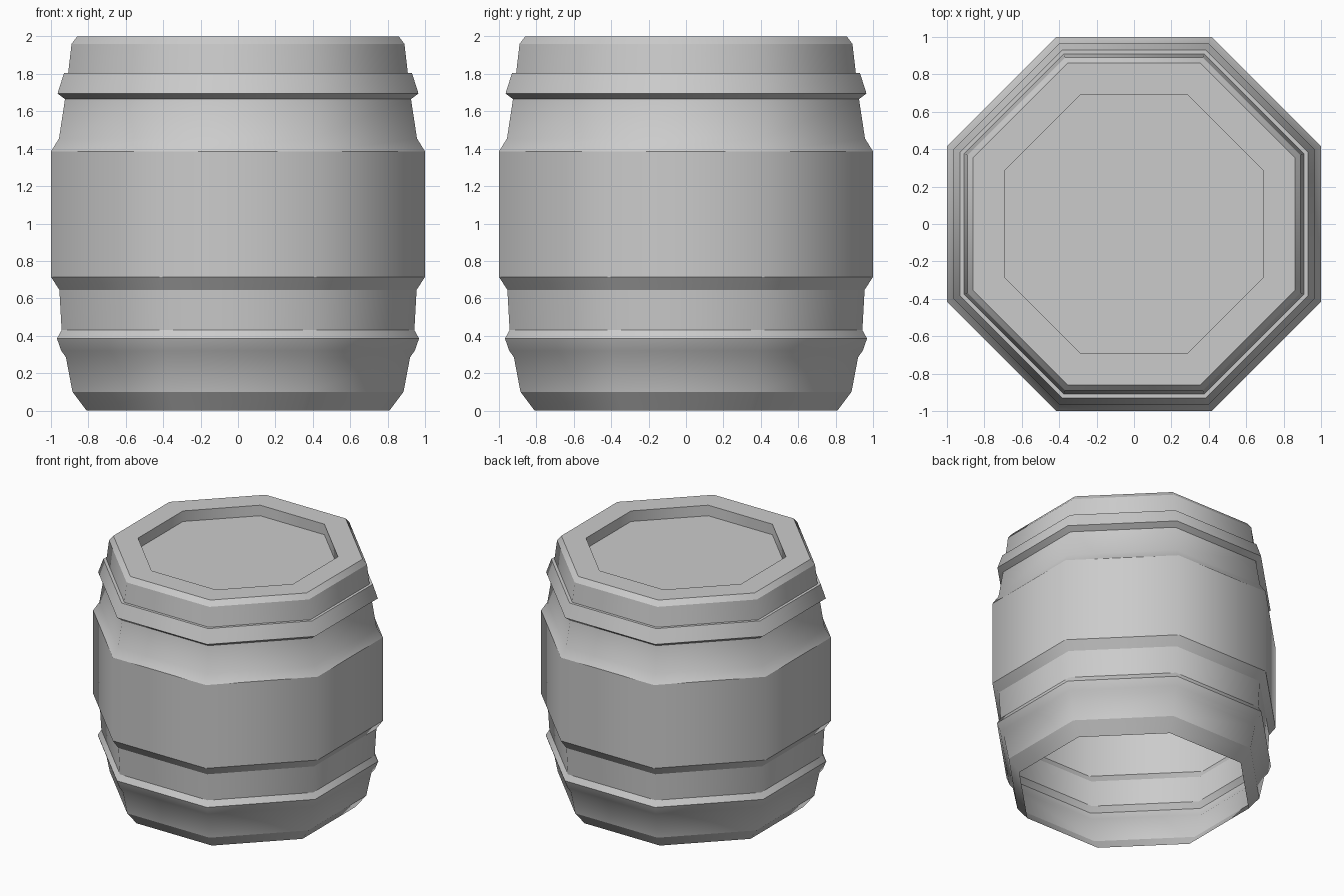
import bpy, bmesh
from math import pi, sin, cos, radians

if "Cube" in bpy.data.objects:
    bpy.data.objects.remove(bpy.data.objects["Cube"])

SIDES = 8

# Side profile, bottom to top then into the lid: (flat-side distance, height)
profile = [
    (0.81, 0.0), (0.885, 0.10), (0.92, 0.285),       # open foot
    (0.945, 0.32), (0.968, 0.385), (0.943, 0.43),    # lower hoop
    (0.955, 0.645), (1.0, 0.715),                    # swelling to belly
    (1.0, 1.385), (0.957, 1.455),                    # belly
    (0.925, 1.665), (0.965, 1.695),                  # upper hoop
    (0.93, 1.805), (0.908, 1.805),
    (0.89, 1.96), (0.86, 2.0),                       # shoulder
    (0.69, 2.0), (0.69, 1.915),                      # rim and recess
]

bm = bmesh.new()


def ring(apothem, z):
    r = apothem / cos(pi / SIDES)
    return [bm.verts.new((r * cos(2 * pi * (i + 0.5) / SIDES),
                          r * sin(2 * pi * (i + 0.5) / SIDES), z))
            for i in range(SIDES)]


# Barrel wall, hoops and rim
rings = [ring(a, z) for a, z in profile]
for low, high in zip(rings, rings[1:]):
    for i in range(SIDES):
        j = (i + 1) % SIDES
        bm.faces.new((low[i], low[j], high[j], high[i]))

# Sunken lid
bm.faces.new(rings[-1])

# Smooth around the barrel, crisp horizontal bands
bm.normal_update()
for f in bm.faces:
    f.smooth = True
for e in bm.edges:
    level = abs(e.verts[0].co.z - e.verts[1].co.z) < 1e-4
    if level and len(e.link_faces) == 2:
        e.smooth = e.calc_face_angle() < radians(26)

mesh = bpy.data.meshes.new("barrel")
bm.to_mesh(mesh)
bm.free()
barrel = bpy.data.objects.new("barrel", mesh)
bpy.context.collection.objects.link(barrel)
